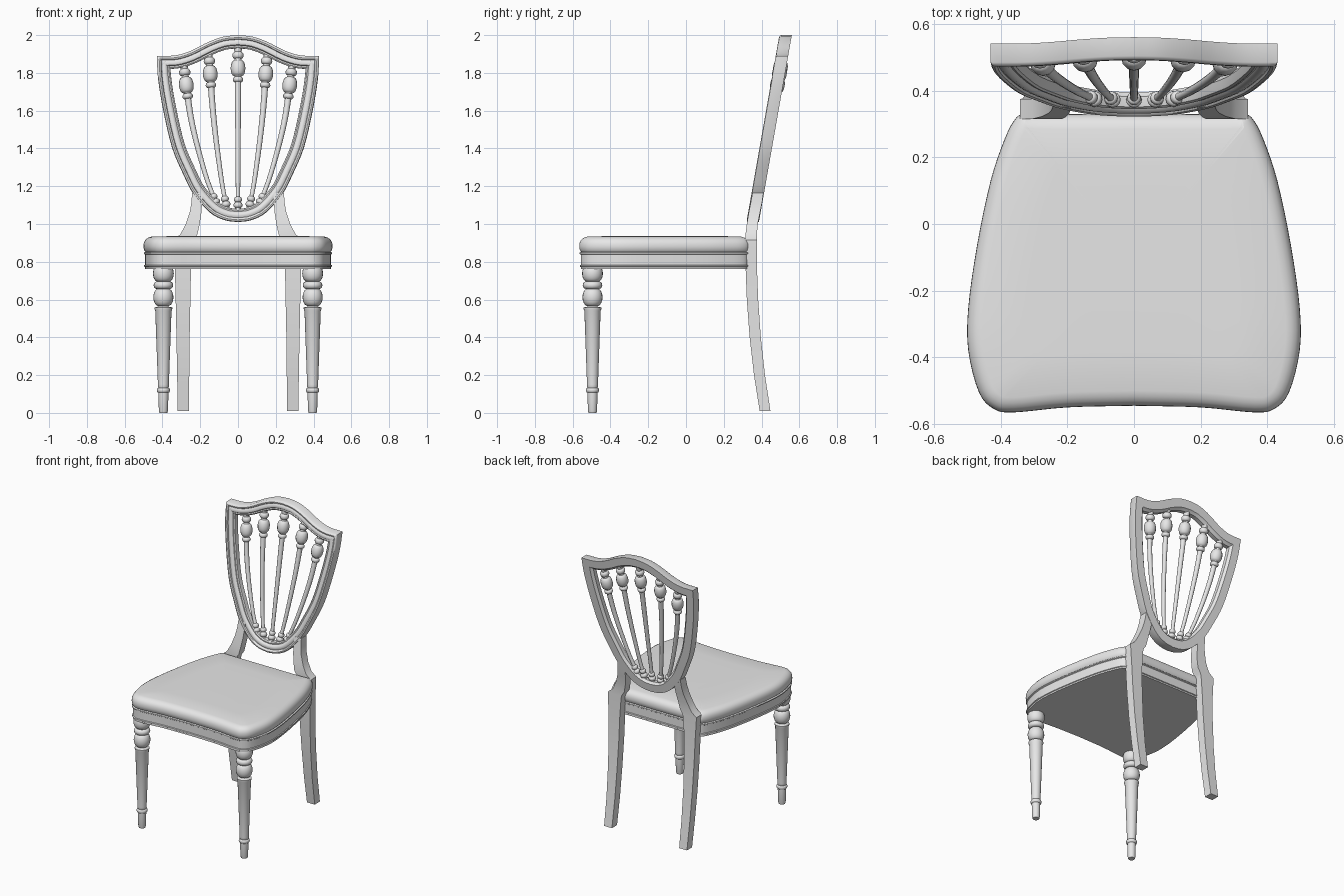
import bpy, bmesh, math
from mathutils import Vector

if "Cube" in bpy.data.objects:
    bpy.data.objects.remove(bpy.data.objects["Cube"])

grey = bpy.data.materials.new("grey")
grey.diffuse_color = (0.8, 0.8, 0.8, 1)
grey.use_nodes = True
grey.node_tree.nodes["Principled BSDF"].inputs["Base Color"].default_value = grey.diffuse_color


def loft(name, rings, close_rings=False, angle=35):
    """Skin a list of equally long point loops; cap the ends or join them up."""
    bm = bmesh.new()
    vs = [[bm.verts.new(p) for p in r] for r in rings]
    n, m = len(rings[0]), len(rings)
    for i in range(m if close_rings else m - 1):
        a, b = vs[i], vs[(i + 1) % m]
        for j in range(n):
            k = (j + 1) % n
            bm.faces.new((a[j], a[k], b[k], b[j]))
    if not close_rings:
        bm.faces.new(vs[0])
        bm.faces.new(vs[-1])
    bmesh.ops.recalc_face_normals(bm, faces=bm.faces)
    me = bpy.data.meshes.new(name)
    bm.to_mesh(me)
    bm.free()
    ob = bpy.data.objects.new(name, me)
    me.materials.append(grey)
    bpy.context.collection.objects.link(ob)
    bpy.ops.object.select_all(action='DESELECT')
    ob.select_set(True)
    bpy.context.view_layer.objects.active = ob
    bpy.ops.object.shade_smooth_by_angle(angle=math.radians(angle))
    return ob


def spline(pts, steps):
    """Catmull-Rom curve through 2D points."""
    p = [Vector(q) for q in pts]
    p = [2 * p[0] - p[1]] + p + [2 * p[-1] - p[-2]]
    out = []
    for i in range(1, len(p) - 2):
        a, b, c, d = p[i - 1:i + 3]
        for s in range(steps):
            t = s / steps
            out.append(0.5 * (2 * b + (c - a) * t + (2 * a - 5 * b + 4 * c - d) * t * t
                              + (3 * b - a - 3 * c + d) * t ** 3))
    return out + [p[-2]]


def mirrored(half):
    """Close a half outline that starts and ends on x = 0."""
    return half + [Vector((-q.x, q.y)) for q in half[-2:0:-1]]


def inset(loop, d):
    """Mitred inward offset of a closed 2D loop."""
    n = len(loop)
    area = sum(loop[i].cross(loop[(i + 1) % n]) for i in range(n))
    sgn = 1 if area > 0 else -1
    out = []
    for i in range(n):
        e1 = (loop[i] - loop[i - 1]).normalized()
        e2 = (loop[(i + 1) % n] - loop[i]).normalized()
        n1, n2 = Vector((-e1.y, e1.x)) * sgn, Vector((-e2.y, e2.x)) * sgn
        out.append(loop[i] + (n1 + n2) * d / max(0.35, 1 + n1.dot(n2)))
    return out


def circle(c, u, v, r, n):
    return [c + u * r * math.cos(2 * math.pi * k / n) + v * r * math.sin(2 * math.pi * k / n)
            for k in range(n)]


def bead(z, h, r, r0, n=6):
    """Rounded bulge of half height h, from radius r0 out to r."""
    return [(z - h * math.cos(math.pi * k / n), r0 + (r - r0) * math.sin(math.pi * k / n))
            for k in range(n + 1)]


# Seat: moulded apron and padded cushion from one outline
outline = mirrored(spline([(0, -.545), (.2, -.55), (.36, -.565), (.42, -.555), (.465, -.505),
                           (.497, -.38), (.497, -.25), (.47, -.06), (.43, .13), (.39, .25),
                           (.36, .31), (.33, .333), (.28, .33), (0, .33)], 4))


def seat_rings(rows):
    return [[(q.x, q.y, z) for q in inset(outline, d)] for d, z in rows]


loft("seat_apron", seat_rings([(.008, .762), (.008, .772), (.003, .775), (.003, .781), (.008, .784),
                               (.008, .838), (.002, .842), (.002, .849), (.012, .853), (.012, .87)]))
cushion = [(.01, .853), (.003, .862), (0, .88), (.001, .896), (.006, .91), (.015, .921),
           (.028, .929), (.045, .934)]
rings = seat_rings(cushion)
centre = Vector((0, -.1, 0))
for s, z in ((.7, .936), (.35, .937)):
    rings.append([(centre.x + (x - centre.x) * s, centre.y + (y - centre.y) * s, z)
                  for x, y, _ in rings[7]])
loft("seat_cushion", rings, angle=50)

# Turned front legs
leg = ([(0, .021), (.01, .024), (.105, .027)] + bead(.12, .013, .035, .027)
       + [(.137, .029), (.15, .029), (.54, .043), (.55, .047), (.558, .047), (.562, .03)]
       + bead(.612, .046, .053, .026, 10) + bead(.676, .02, .052, .034)
       + bead(.738, .043, .055, .03, 10))
for side, s in (("left", -1), ("right", 1)):
    loft("front_leg_" + side, [circle(Vector((.395 * s, -.495, z)), Vector((1, 0, 0)),
                                      Vector((0, 1, 0)), r, 20) for z, r in leg])

# Curved square back legs, rising to the shield: z, inner x, outer x, front y, back y
back_leg = [(.01, .26, .32, .39, .447), (.2, .258, .322, .36, .418), (.4, .256, .326, .337, .396),
            (.6, .252, .33, .322, .382), (.76, .249, .334, .316, .376), (.89, .24, .342, .315, .375),
            (.915, .235, .342, .315, .375), (.945, .215, .305, .315, .375), (1.0, .203, .277, .322, .38),
            (1.06, .194, .256, .332, .392), (1.11, .19, .247, .342, .402), (1.165, .188, .243, .352, .411)]
for side, s in (("left", -1), ("right", 1)):
    loft("back_leg_" + side, [[(s * a, f, z), (s * b, f, z), (s * b, k, z), (s * a, k, z)]
                              for z, a, b, f, k in back_leg], angle=25)


def tilt(x, z, depth):
    """Place a point in the leaning plane of the backrest."""
    return Vector((x, .32 + .176 * (z - 1.01) + depth, z))


# Shield frame: moulded section swept round the outline
top = spline([(0, 2.0), (.08, 1.991), (.16, 1.962), (.25, 1.917), (.33, 1.893), (.43, 1.89)], 4)
sides = spline([(.43, 1.89), (.423, 1.767), (.397, 1.607), (.35, 1.406), (.29, 1.263),
                (.235, 1.157), (.148, 1.06), (.07, 1.02), (0, 1.01)], 4)
shield = mirrored(top + sides[1:])
section = [(0, .066), (0, .01), (.004, .003), (.012, 0), (.02, .003), (.023, .01), (.03, .006),
           (.04, .004), (.05, .008), (.055, .016), (.062, .014), (.069, .019), (.07, .028),
           (.07, .05), (.062, .056), (.055, .066)]
loft("shield_frame", [[tilt(q.x, q.y, dep) for q in inset(shield, d)] for d, dep in section],
     close_rings=True, angle=40)

# Five turned spindles fanning upwards inside the shield
paths = {"centre": [(0, 1.07), (0, 1.35), (0, 1.65), (0, 1.94)],
         "inner": [(.058, 1.075), (.09, 1.25), (.13, 1.57), (.155, 1.91)],
         "outer": [(.108, 1.09), (.175, 1.27), (.247, 1.55), (.288, 1.85)]}
for label, pts in paths.items():
    curve = [tilt(q.x, q.y, .036) for q in spline(pts, 16)]
    dist = [0]
    for a, b in zip(curve, curve[1:]):
        dist.append(dist[-1] + (b - a).length)
    length = dist[-1]
    prof = ([(0, .016), (.012, .016)] + bead(.03, .014, .024, .014) + bead(.06, .014, .021, .012)
            + [(.08, .0115)] + [(.08 + (length - .29) * k / 14, .0115 + .005 * k / 14) for k in range(1, 15)]
            + bead(length - .178, .014, .028, .017) + bead(length - .117, .042, .039, .02, 8)
            + bead(length - .048, .018, .03, .018) + [(length - .02, .02), (length, .02)])
    for side, s in ((("", 1),) if label == "centre" else (("_left", -1), ("_right", 1))):
        rings = []
        for d, r in prof:
            i = max(k for k in range(len(dist) - 1) if dist[k] <= d + 1e-9)
            a, b = curve[i], curve[i + 1]
            p = a.lerp(b, (d - dist[i]) / (dist[i + 1] - dist[i]))
            t = (b - a).normalized()
            u = Vector((0, 1, 0)).cross(t).normalized()
            rings.append([(s * q.x, q.y, q.z) for q in circle(p, u, t.cross(u), r, 12)])
        loft("spindle_" + label + side, rings)
